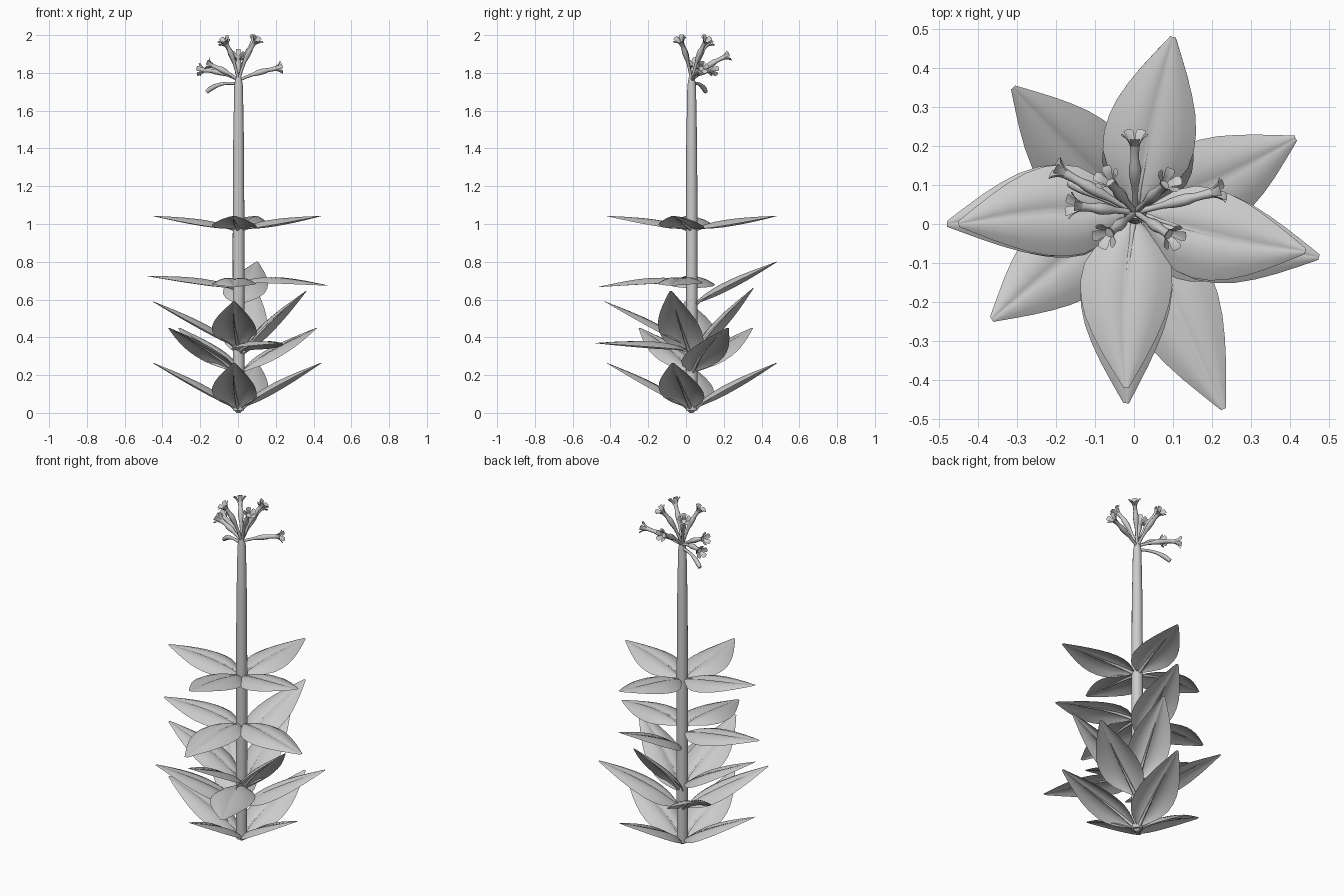
import bpy, bmesh, math
from mathutils import Vector

if "Cube" in bpy.data.objects:
    bpy.data.objects.remove(bpy.data.objects["Cube"])

CX, CY = 0.003, 0.03          # stem axis


def finish(name, bm, angle=65):
    me = bpy.data.meshes.new(name)
    bm.to_mesh(me)
    bm.free()
    ob = bpy.data.objects.new(name, me)
    bpy.context.collection.objects.link(ob)
    bpy.ops.object.select_all(action='DESELECT')
    ob.select_set(True)
    bpy.context.view_layer.objects.active = ob
    bpy.ops.object.shade_smooth_by_angle(angle=math.radians(angle))
    return ob


def sweep(bm, pts, radii, sides):
    """Closed tube through points with a radius at each one."""
    chord = pts[-1] - pts[0]
    ref = Vector((-chord.y, chord.x, 0))      # stays square to the bend plane
    if ref.length < 1e-4:
        ref = Vector((1, 0, 0))
    rings = []
    for i, p in enumerate(pts):
        d = (pts[min(i + 1, len(pts) - 1)] - pts[max(i - 1, 0)]).normalized()
        a = d.cross(ref).normalized()
        b = d.cross(a).normalized()
        rings.append([bm.verts.new(p + radii[i] * (a * math.cos(2 * math.pi * k / sides)
                     + b * math.sin(2 * math.pi * k / sides))) for k in range(sides)])
    for r, s in zip(rings, rings[1:]):
        for k in range(sides):
            bm.faces.new((r[k], r[(k + 1) % sides], s[(k + 1) % sides], s[k]))
    bm.faces.new(rings[0][::-1])
    bm.faces.new(rings[-1])
    return a, b, d


def bezier(a, b, c, n):
    return [a * (1 - t) ** 2 + b * 2 * t * (1 - t) + c * t * t
            for t in (i / n for i in range(n + 1))]


# main stem
bm = bmesh.new()
sweep(bm, [Vector((CX, CY, z)) for z in (0.012, 0.9, 1.4, 1.73, 1.775)],
      [0.030, 0.031, 0.029, 0.023, 0.016], 16)
finish("stem", bm)

# leaf outline: (fraction of length, half width)
OUTLINE = [(0, .010), (.06, .020), (.12, .052), (.2, .088), (.3, .112), (.4, .118), (.5, .114),
           (.6, .102), (.7, .083), (.8, .060), (.9, .034), (.96, .018), (1, .007)]
# cross-section: (sideways, height), both times the half width; grooved midrib, drooping edges
SECTION = [(-1, -.20), (-.7, -.03), (-.4, .07), (-.1, .05), (0, 0),
           (.1, .05), (.4, .07), (.7, -.03), (1, -.20)]


def leaf(name, tip, base_z, bow, arch):
    """Arched leaf blade from the stem to its tip, bowed a little sideways, with a midrib."""
    base, tip = Vector((CX, CY, base_z)), Vector(tip)
    along = (tip - base).normalized()
    side = along.cross(Vector((0, 0, 1))).normalized()
    up = side.cross(along)

    def spine(t):
        return base.lerp(tip, t) + side * bow * math.sin(math.pi * t) \
            + up * arch * math.sin(math.pi * t ** 0.7)

    bm = bmesh.new()
    rows = [[bm.verts.new(spine(t) + side * (u * w) + up * (w * h)) for u, h in SECTION]
            for t, w in OUTLINE]
    for r, s in zip(rows, rows[1:]):
        for k in range(len(SECTION) - 1):
            bm.faces.new((r[k], r[k + 1], s[k + 1], s[k]))
    sweep(bm, [spine(t) - up * .003 for t in (0, .1, .25, .4, .55, .7)],
          [.010, .009, .007, .005, .004, .002], 6)
    finish(name, bm)


# leaf whorls: (tip position, base height, sideways bow, upward arch)
WHORLS = {
    "bottom": [((-.45, 0, .265), .008, .014, .022), ((.44, -.07, .265), .008, .014, .022),
               ((-.02, -.42, .265), .008, .014, .022), ((.10, .48, .265), .008, -.004, .022)],
    "lower": [((-.365, -.245, .45), .20, .012, .022), ((.415, .22, .45), .20, .014, .022),
              ((-.31, .35, .45), .20, -.006, .022), ((.23, -.475, .37), .32, .006, .028)],
    "middle": [((-.45, 0, .59), .335, .014, .022), ((.36, -.08, .645), .28, .014, .022),
               ((-.02, -.43, .59), .335, .014, .022), ((.09, .355, .66), .29, -.004, .022)],
    "upper": [((-.48, 0, .725), .65, .018, .022), ((.475, -.085, .675), .68, .014, .032),
              ((-.02, -.46, .668), .68, .014, .032), ((.10, .48, .80), .56, -.004, .022)],
    "top": [((-.45, 0, 1.043), .965, .018, .016), ((.44, -.07, 1.043), .965, .014, .016),
            ((-.02, -.42, 1.043), .965, .014, .016), ((.10, .48, 1.043), .965, -.004, .016)],
}
for whorl, leaves in WHORLS.items():
    for i, args in enumerate(leaves):
        leaf(f"{whorl}_leaf_{i + 1}", *args)


def flower(i, tip, lift):
    """Stalk with a swollen calyx, slim tube and five flared petals."""
    root, tip = Vector((CX, CY, 1.76)), Vector(tip)
    mid = root.lerp(tip, 0.45) + Vector((0, 0, lift))
    pts = bezier(root, mid, tip, 10)
    radii = [.009, .008, .008, .008, .009, .013, .015, .015, .011, .011, .013]
    bm = bmesh.new()
    a, b, d = sweep(bm, pts, radii, 8)
    finish(f"flower_stalk_{i}", bm)

    bm = bmesh.new()
    for k in range(5):
        ang = 2 * math.pi * k / 5
        out = a * math.cos(ang) + b * math.sin(ang)
        tan = b * math.cos(ang) - a * math.sin(ang)
        rows = []
        for dist, r, w in ((-.002, .012, .008), (.012, .018, .010), (.026, .028, .014), (.030, .036, .012)):
            c = tip + d * dist + out * r
            rows.append([bm.verts.new(c + tan * (s * w) - out * (0.003 * abs(s))) for s in (-1, 0, 1)])
        for r, s in zip(rows, rows[1:]):
            for j in range(2):
                bm.faces.new((r[j], r[j + 1], s[j + 1], s[j]))
    finish(f"flower_petals_{i}", bm)


# flower cluster: (mouth position, upward stalk bend)
FLOWERS = [((.088, -.026, 1.958), .05), ((-.063, -.022, 1.955), .05), ((.078, .100, 1.958), .05),
           ((-.060, .105, 1.945), .05), ((.002, .203, 1.883), .03), ((.200, .080, 1.823), .015),
           ((-.137, .045, 1.838), .015), ((-.178, .130, 1.814), .025)]
for i, (tip, lift) in enumerate(FLOWERS):
    flower(i + 1, tip, lift)

# drooping stalk that has lost its flower
bm = bmesh.new()
sweep(bm, bezier(Vector((CX, CY, 1.74)), Vector((-.10, .075, 1.76)), Vector((-.165, .105, 1.70)), 8),
      [.008] * 4 + [.009, .011, .013, .013, .011], 8)
finish("drooping_stalk", bm)
